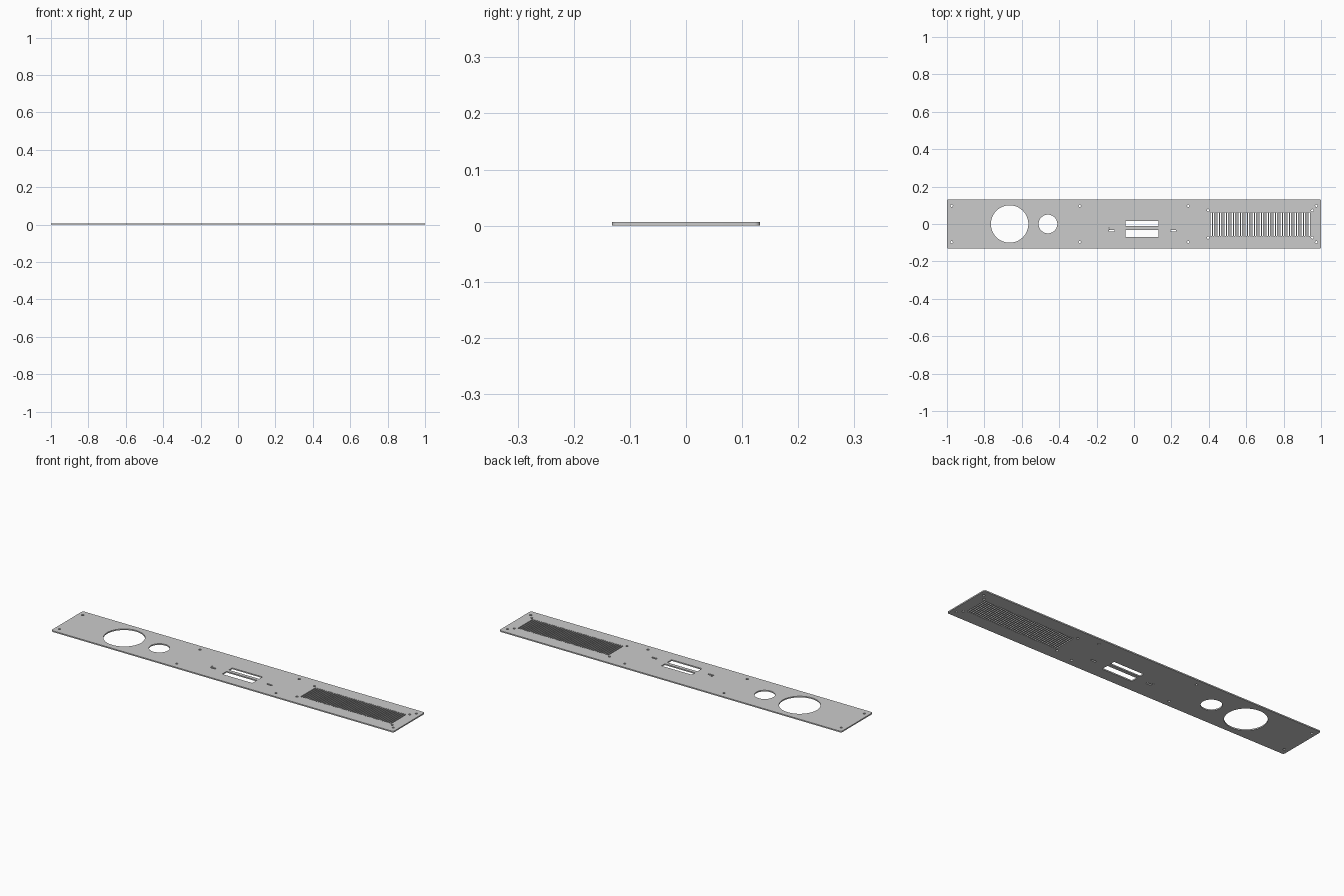
import bpy
import bmesh
import math

if "Cube" in bpy.data.objects:
    bpy.data.objects.remove(bpy.data.objects["Cube"])

THICK = 0.0066

curve = bpy.data.curves.new("panel", 'CURVE')
curve.dimensions = '2D'
curve.fill_mode = 'BOTH'
curve.extrude = THICK / 2


def outline(points):
    s = curve.splines.new('POLY')
    s.points.add(len(points) - 1)
    for p, (x, y) in zip(s.points, points):
        p.co = (x, y, 0, 1)
    s.use_cyclic_u = True


def circle(x, y, r, n):
    outline([(x + r * math.cos(2 * math.pi * i / n),
              y + r * math.sin(2 * math.pi * i / n)) for i in range(n)])


def rect(x0, x1, y0, y1):
    outline([(x0, y0), (x1, y0), (x1, y1), (x0, y1)])


def round_rect(hx, hy, r, n=6):
    pts = []
    for k, (sx, sy) in enumerate([(1, 1), (-1, 1), (-1, -1), (1, -1)]):
        for i in range(n + 1):
            a = math.pi / 2 * (k + i / n)
            pts.append((sx * (hx - r) + r * math.cos(a), sy * (hy - r) + r * math.sin(a)))
    outline(pts)


# Plate outline
round_rect(1.0, 0.132, 0.01)

# Two large round openings
circle(-0.665, 0, 0.1, 64)
circle(-0.46, 0, 0.05, 48)

# Display and connector windows
rect(-0.045, 0.132, -0.012, 0.016)
rect(-0.045, 0.132, -0.069, -0.031)
rect(-0.135, -0.105, -0.041, -0.032)
rect(0.195, 0.225, -0.041, -0.032)
circle(-0.134, -0.024, 0.004, 12)

# Screw holes, mirrored above and below the centre line
for s in (-1, 1):
    for x in (-0.975, -0.29, 0.29, 0.975):
        circle(x, s * 0.097, 0.0063, 16)
    for x in (0.396, 0.953):
        circle(x, s * 0.073, 0.0063, 16)

# Vent grille slots
COUNT = 43
pitch = 0.53 / (COUNT - 0.5)
for i in range(COUNT):
    x = 0.41 + i * pitch
    rect(x, x + pitch * 0.5, -0.063, 0.062)

# Turn the filled outline into one solid mesh plate
panel = bpy.data.objects.new("front_panel", curve)
bpy.context.collection.objects.link(panel)
bpy.context.view_layer.objects.active = panel
panel.select_set(True)
bpy.ops.object.convert(target='MESH')
panel = bpy.context.object
panel.name = "front_panel"

bm = bmesh.new()
bm.from_mesh(panel.data)
bmesh.ops.translate(bm, verts=bm.verts, vec=(0, 0, THICK / 2))
bmesh.ops.remove_doubles(bm, verts=bm.verts, dist=0.00005)
bmesh.ops.recalc_face_normals(bm, faces=bm.faces)
bm.to_mesh(panel.data)
bm.free()
bpy.ops.object.shade_smooth_by_angle(angle=math.radians(30))
